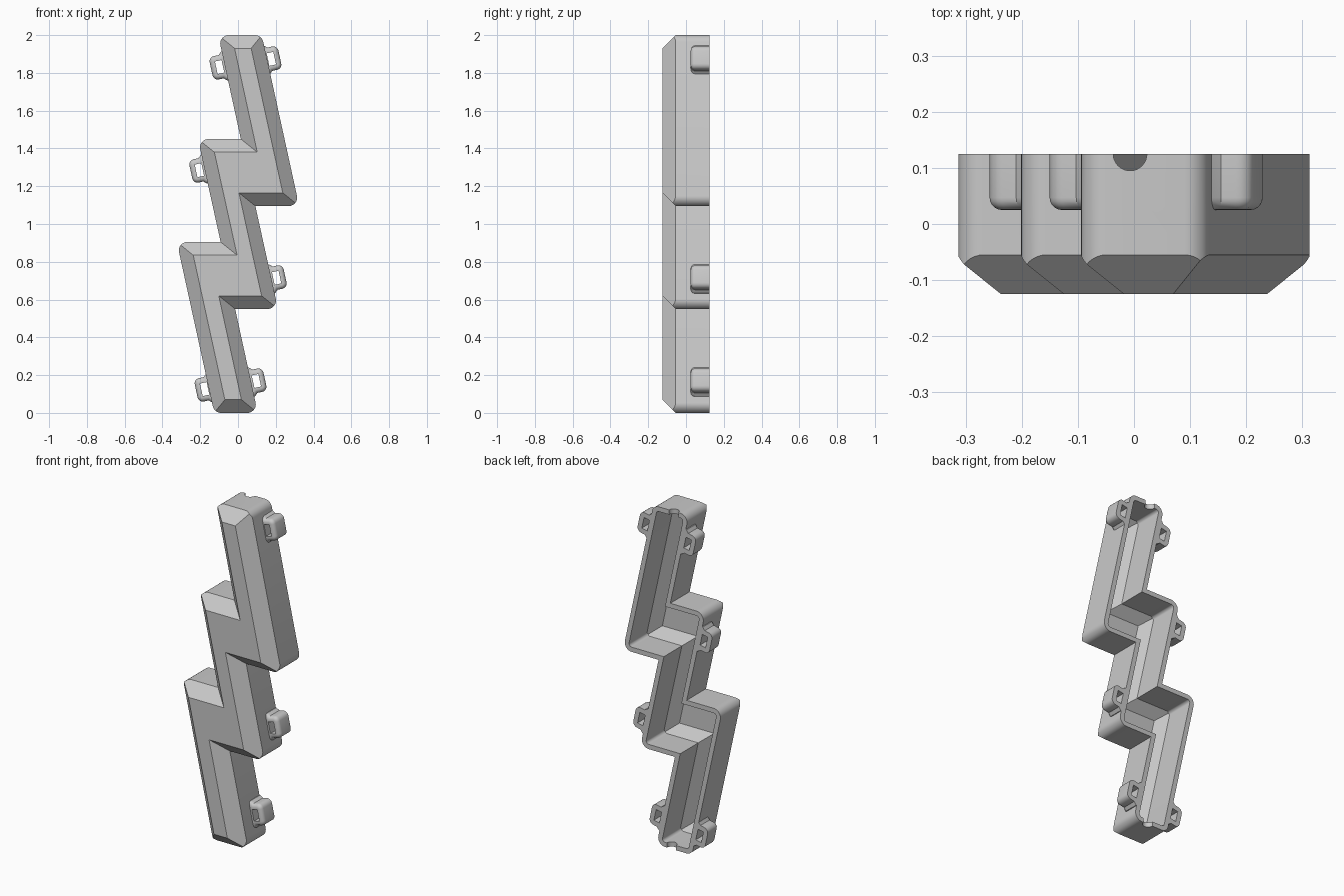
import bpy, bmesh, math
from mathutils import Vector

if "Cube" in bpy.data.objects:
    bpy.data.objects.remove(bpy.data.objects["Cube"], do_unlink=True)

BACK, FRONT, SHOULDER = 0.125, -0.125, -0.055
WALL, RADIUS = 0.028, 0.045

grey = bpy.data.materials.new("matte grey")
grey.use_nodes = True
grey.diffuse_color = (0.58, 0.58, 0.58, 1)
grey.node_tree.nodes["Principled BSDF"].inputs["Base Color"].default_value = (0.58, 0.58, 0.58, 1)

# Zigzag outline in x, z: one half, then the same half turned about the middle
half = [Vector(p) for p in ((0.105, 0), (-0.015, 0.55), (0.212, 0.55),
                            (0.092, 1.095), (0.324, 1.095), (0.126, 2))]
outline = half + [Vector((-p.x, 2 - p.y)) for p in half]


def normals(pts, i):
    """Inward normals of the edges before and after corner i."""
    a = (pts[i] - pts[i - 1]).normalized()
    b = (pts[(i + 1) % len(pts)] - pts[i]).normalized()
    return Vector((-a.y, a.x)), Vector((-b.y, b.x))


def inset(pts, dist):
    out = []
    for i, p in enumerate(pts):
        n1, n2 = normals(pts, i)
        out.append(p + (n1 + n2) * dist / (1 + n1.dot(n2)))
    return out


def rounded_corners(pts, radius, steps=10):
    """For each corner, its arc points and their depth inside the sharp outline."""
    centres, corners = inset(pts, radius), []
    for i, p in enumerate(pts):
        n1, n2 = normals(pts, i)
        if n1.x * n2.y - n1.y * n2.x <= 0:
            corners.append([(p, 0)])
            continue
        start, turn = math.atan2(-n1.y, -n1.x), n1.angle(n2)
        arc = []
        for s in range(steps + 1):
            a = turn * s / steps
            spot = centres[i] + Vector((math.cos(start + a), math.sin(start + a))) * radius
            arc.append((spot, radius * (1 - math.cos(min(a, turn - a)))))
        corners.append(arc)
    return corners


def add_object(name, bm):
    mesh = bpy.data.meshes.new(name)
    bm.to_mesh(mesh)
    bm.free()
    mesh.materials.append(grey)
    obj = bpy.data.objects.new(name, mesh)
    bpy.context.collection.objects.link(obj)
    return obj


def bolt_skin(bm, thickness):
    """Zigzag walls, mitred chamfer and front; returns the back edge loop."""
    def face(verts):
        bm.faces.new(verts[::-1] if thickness else verts)

    plan = inset(outline, thickness)
    shoulder = SHOULDER + thickness * (math.sqrt(2) - 1)
    y_front = FRONT + thickness
    front = [bm.verts.new((p.x, y_front, p.y)) for p in inset(plan, shoulder - y_front)]
    corners = rounded_corners(plan, RADIUS - thickness)
    tops = [[bm.verts.new((p.x, shoulder - d, p.y)) for p, d in arc] for arc in corners]
    top = [v for arc in tops for v in arc]
    back = [bm.verts.new((v.co.x, BACK, v.co.z)) for v in top]

    face(front)
    for i in range(len(tops)):
        a, b = tops[i - 1], tops[i]
        face(a[len(a) // 2:] + b[:len(b) // 2 + 1] + [front[i], front[i - 1]])
    for i in range(len(top)):
        face([top[i - 1], back[i - 1], back[i], top[i]])
    return back


def loft(name, rings):
    """Closed solid through matching loops, given from front to back."""
    bm = bmesh.new()
    loops = [[bm.verts.new((p.x, y, p.y)) for p in pts] for pts, y in rings]
    bm.faces.new(loops[0])
    bm.faces.new(loops[-1][::-1])
    for a, b in zip(loops, loops[1:]):
        for i in range(len(a)):
            bm.faces.new((a[i - 1], b[i - 1], b[i], a[i]))
    return add_object(name, bm)


def cut(obj, tool):
    mod = obj.modifiers.new("cut", 'BOOLEAN')
    mod.operation, mod.solver, mod.object = 'DIFFERENCE', 'EXACT', tool
    bpy.context.view_layer.objects.active = obj
    bpy.ops.object.modifier_apply(modifier=mod.name)
    bpy.data.objects.remove(tool, do_unlink=True)


def smooth(obj):
    bpy.ops.object.select_all(action='DESELECT')
    obj.select_set(True)
    bpy.context.view_layer.objects.active = obj
    bpy.ops.object.shade_smooth_by_angle(angle=math.radians(30))


# Hollow shell, open at the back, with a flat rim
bm = bmesh.new()
outer, inner = bolt_skin(bm, 0), bolt_skin(bm, WALL)
for i in range(len(outer)):
    bm.faces.new((outer[i], outer[i - 1], inner[i - 1], inner[i]))
shell = add_object("zigzag_shell", bm)

# Half-round cable notches in the top and bottom rim
for x, z in ((-0.007, 2), (0.007, 0)):
    bpy.ops.mesh.primitive_cylinder_add(vertices=32, radius=0.03, depth=0.14,
                                        location=(x, BACK, z))
    cut(shell, bpy.context.object)
smooth(shell)


# Strap loops along the sloping sides
def strap_loop(name, side, wall_x, z):
    along = Vector((-0.217, 1)).normalized()
    out = Vector((along.y, -along.x)) * side
    origin = Vector((wall_x, z))

    def place(pts):
        return [origin + out * u + along * v * side for u, v in pts]

    # flared foot, then a rounded outer end
    top = [(-0.025, 0.08), (0, 0.078), (0.007, 0.071), (0.016, 0.063)]
    for s in range(6):
        a = math.radians(90 - 18 * s)
        top.append((0.042 + 0.028 * math.cos(a), 0.035 + 0.028 * math.sin(a)))
    profile = place([(u, -v) for u, v in top] + [(u, v) for u, v in reversed(top)])

    # rounded front edge
    rings = []
    for s in range(6):
        a = math.radians(18 * s)
        rings.append((inset(profile, 0.022 * (1 - math.sin(a))),
                      0.025 + 0.022 * (1 - math.cos(a))))
    obj = loft(name, rings + [(profile, BACK)])
    hole = place([(0.006, -0.034), (0.042, -0.034), (0.042, 0.034), (0.006, 0.034)])
    cut(obj, loft("hole", [(hole, -0.1), (hole, 0.2)]))
    smooth(obj)


for name, x, z in (("top", 0.153, 1.869), ("middle", 0.181, 0.71), ("bottom", 0.074, 0.164)):
    strap_loop(name + "_left_loop", 1, x, z)
for name, x, z in (("bottom", 0.153, 1.869), ("middle", 0.181, 0.71), ("top", 0.074, 0.164)):
    strap_loop(name + "_right_loop", -1, -x, 2 - z)
